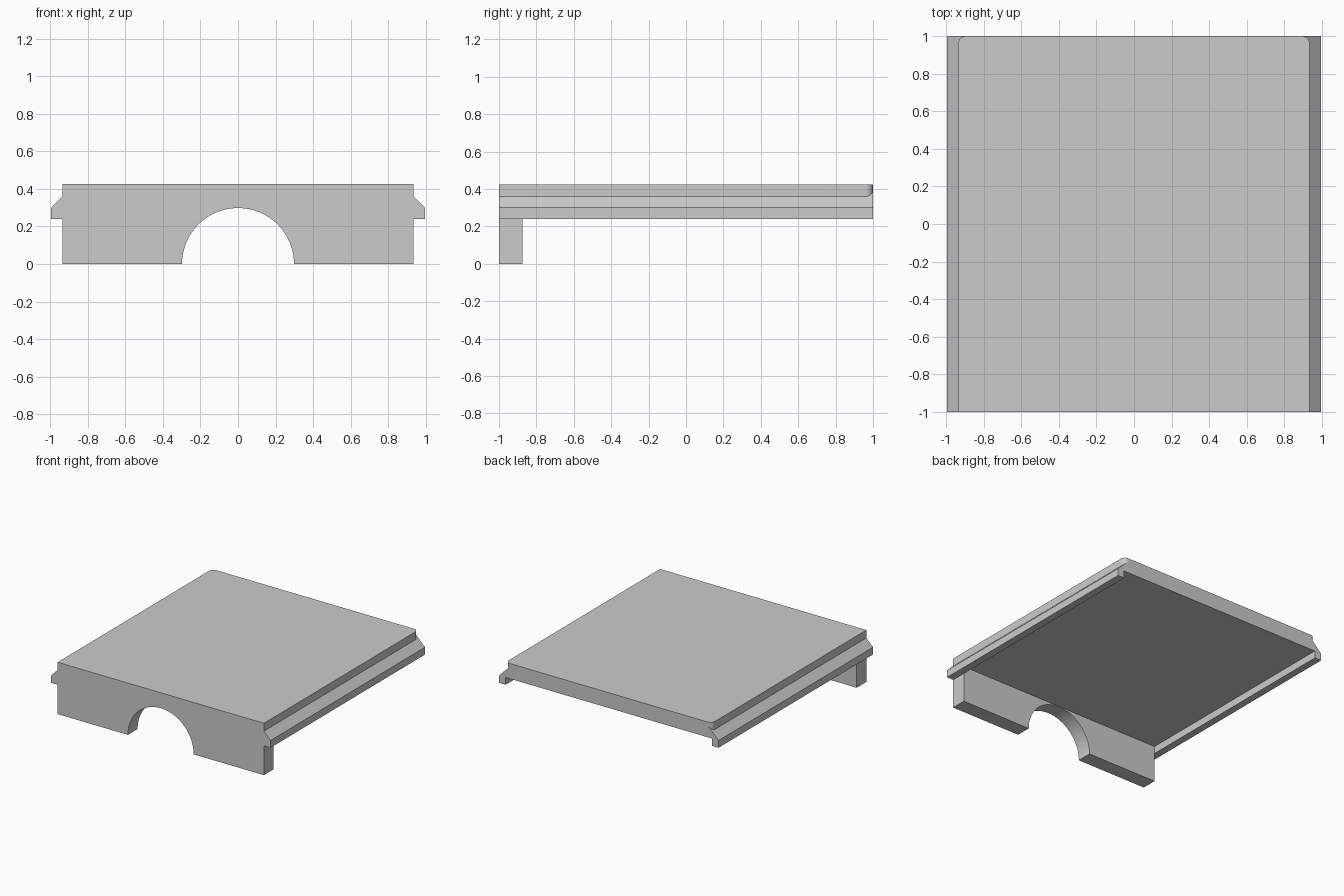
import bpy, bmesh, math
from mathutils import Vector

cube = bpy.data.objects.get("Cube")
if cube:
    bpy.data.objects.remove(cube, do_unlink=True)

grey = bpy.data.materials.new("plain grey")
grey.use_nodes = True
colour = (0.6, 0.6, 0.6, 1)
grey.diffuse_color = colour
grey.node_tree.nodes["Principled BSDF"].inputs["Base Color"].default_value = colour

# Shared dimensions
SIDE, RAIL = 0.935, 0.995
UNDER, TOP, RAIL_FOOT = 0.30, 0.425, 0.24
CORNER = 0.04


def extrude(name, outline, shift):
    """Sweep a closed outline of 3D points along a vector."""
    bm = bmesh.new()
    face = bm.faces.new([bm.verts.new(p) for p in outline])
    swept = bmesh.ops.extrude_face_region(bm, geom=[face])["geom"]
    verts = [g for g in swept if isinstance(g, bmesh.types.BMVert)]
    bmesh.ops.translate(bm, verts=verts, vec=Vector(shift))
    bmesh.ops.recalc_face_normals(bm, faces=bm.faces)
    mesh = bpy.data.meshes.new(name)
    bm.to_mesh(mesh)
    bm.free()
    mesh.materials.append(grey)
    obj = bpy.data.objects.new(name, mesh)
    bpy.context.collection.objects.link(obj)
    return obj


def arc(cx, cy, r, start, end, steps):
    angles = [math.radians(start + (end - start) * i / steps) for i in range(steps + 1)]
    return [(cx + r * math.cos(a), cy + r * math.sin(a)) for a in angles]


def smooth(obj):
    bpy.ops.object.select_all(action="DESELECT")
    obj.select_set(True)
    bpy.context.view_layer.objects.active = obj
    bpy.ops.object.shade_smooth_by_angle(angle=math.radians(30))


# Top panel with rounded back corners
plan = [(-SIDE, -1), (SIDE, -1)]
plan += arc(SIDE - CORNER, 1 - CORNER, CORNER, 0, 90, 10)
plan += arc(CORNER - SIDE, 1 - CORNER, CORNER, 90, 180, 10)
panel = extrude("top_panel", [(x, y, UNDER) for x, y in plan], (0, 0, TOP - UNDER))

# Side rails: sloped top running into the panel, square foot hanging below
inner = SIDE - CORNER - 0.01
half = [(inner, UNDER), (SIDE, UNDER), (SIDE, RAIL_FOOT), (RAIL, RAIL_FOOT),
        (RAIL, UNDER), (inner, UNDER + RAIL - inner)]
for side, name in ((1, "left_rail"), (-1, "right_rail")):
    rail = extrude(name, [(side * x, -1, z) for x, z in half], (0, 2, 0))
    # Merge the rail into the panel, leaving one clean shell
    union = panel.modifiers.new(name, "BOOLEAN")
    union.operation, union.solver, union.object = "UNION", "EXACT", rail
    bpy.context.view_layer.objects.active = panel
    bpy.ops.object.modifier_apply(modifier=name)
    bpy.data.objects.remove(rail, do_unlink=True)
smooth(panel)

# Front plate with a half-round opening
profile = [(-SIDE, 0), (-SIDE, UNDER), (SIDE, UNDER), (SIDE, 0)]
profile += arc(0, 0, UNDER - 0.002, 0, 180, 48)
plate = extrude("front_plate", [(x, -1, z) for x, z in profile], (0, 0.125, 0))
smooth(plate)
